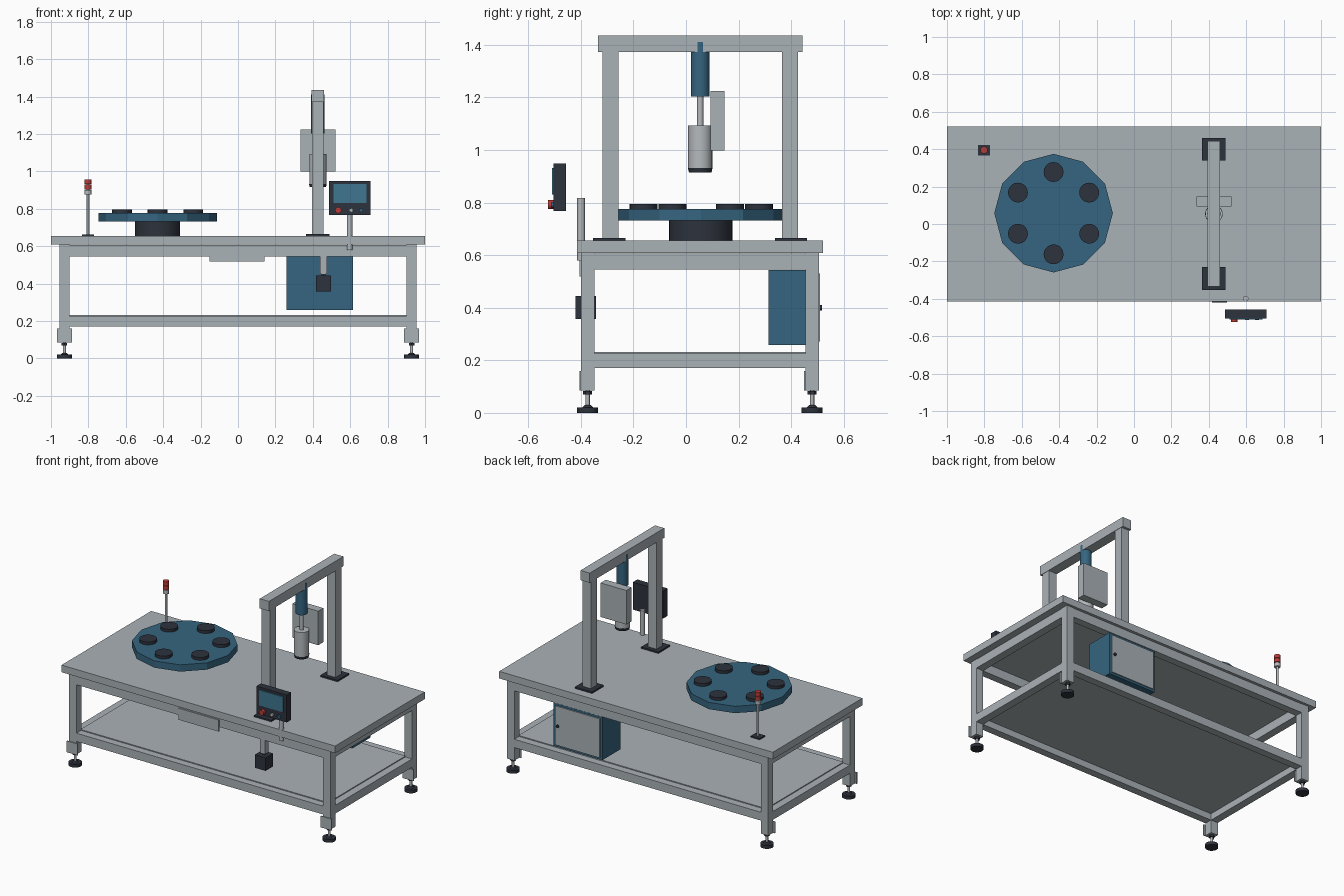
import bpy, bmesh, math
from mathutils import Matrix, Vector

if "Cube" in bpy.data.objects:
    bpy.data.objects.remove(bpy.data.objects["Cube"])


def material(name, rgb):
    m = bpy.data.materials.new(name)
    m.diffuse_color = (*rgb, 1)
    m.use_nodes = True
    m.node_tree.nodes["Principled BSDF"].inputs["Base Color"].default_value = m.diffuse_color
    return m


GRAY = material("light_gray_paint", (0.40, 0.445, 0.47))
SILVER = material("silver_metal", (0.46, 0.49, 0.51))
BLUE = material("blue_paint", (0.036, 0.13, 0.215))
SCREEN = material("screen_blue", (0.05, 0.18, 0.28))
DARK = material("dark_rubber", (0.026, 0.032, 0.045))
RED = material("signal_red", (0.50, 0.045, 0.038))
CY = 0.054          # centre line of the table
GX = 0.427          # centre line of the gantry
LEG_X = 0.928
LEG_Y = (-0.374, 0.48)


def finish(name, bm, mat, smooth=False):
    mesh = bpy.data.meshes.new(name)
    bm.to_mesh(mesh)
    bm.free()
    mesh.materials.append(mat)
    ob = bpy.data.objects.new(name, mesh)
    bpy.context.collection.objects.link(ob)
    if smooth:
        bpy.ops.object.select_all(action='DESELECT')
        ob.select_set(True)
        bpy.context.view_layer.objects.active = ob
        bpy.ops.object.shade_smooth_by_angle(angle=math.radians(35))
    return ob


def box(name, x, y, z, mat):
    """Box given by its (min, max) range on each axis."""
    bm = bmesh.new()
    bmesh.ops.create_cube(bm, size=1)
    bmesh.ops.scale(bm, vec=(x[1] - x[0], y[1] - y[0], z[1] - z[0]), verts=bm.verts)
    bmesh.ops.translate(bm, vec=(sum(x) / 2, sum(y) / 2, sum(z) / 2), verts=bm.verts)
    return finish(name, bm, mat)


def cyl(name, x, y, z, r, mat, n=24, smooth=True, r2=None):
    """Upright cylinder between two heights."""
    bm = bmesh.new()
    bmesh.ops.create_cone(bm, cap_ends=True, segments=n, radius1=r,
                          radius2=r if r2 is None else r2, depth=z[1] - z[0])
    bmesh.ops.translate(bm, vec=(x, y, sum(z) / 2), verts=bm.verts)
    return finish(name, bm, mat, smooth)


def knob(name, x, y, z, r, mat):
    """Button whose axis runs front to back, y is its (min, max)."""
    bm = bmesh.new()
    bmesh.ops.create_cone(bm, cap_ends=True, segments=16, radius1=r, radius2=r,
                          depth=y[1] - y[0], matrix=Matrix.Rotation(math.pi / 2, 4, 'X'))
    bmesh.ops.translate(bm, vec=(x, sum(y) / 2, z), verts=bm.verts)
    return finish(name, bm, mat, True)


def around(c, half):
    return (c - half, c + half)


# Table top and lower shelf
box("table_top", (-1, 1), (-0.414, 0.522), (0.608, 0.655), GRAY)
box("lower_shelf", (-0.905, 0.905), (-0.352, 0.456), (0.215, 0.232), GRAY)

# Legs, brackets and levelling feet
for sx in (-1, 1):
    for y in LEG_Y:
        x = sx * LEG_X
        box("leg", around(x, 0.027), around(y, 0.026), (0.085, 0.608), GRAY)
        box("leg_bracket", around(x, 0.04), (y - 0.032, y - 0.026), (0.085, 0.16), GRAY)
        cyl("foot_pad", x, y, (0, 0.021), 0.04, DARK)
        cyl("foot_collar", x, y, (0.021, 0.03), 0.02, DARK, r2=0.012)
        cyl("foot_stem", x, y, (0.02, 0.09), 0.008, SILVER, 12)
        cyl("foot_nut", x, y, (0.07, 0.083), 0.017, DARK, 6, False)

# Upper and lower perimeter rails
for name, z in (("upper_rail", (0.546, 0.606)), ("lower_rail", (0.171, 0.226))):
    for y in LEG_Y:
        box(name + "_long", (-0.902, 0.902), around(y, 0.0255), z, GRAY)
    for sx in (-1, 1):
        box(name + "_side", around(sx * LEG_X, 0.0265), (-0.349, 0.455), z, GRAY)

# Blank plate on the front rail
box("front_plate", (-0.152, 0.143), (-0.406, -0.399), (0.518, 0.594), GRAY)

# Control cabinet at the back
box("cabinet", (0.26, 0.616), (0.314, 0.503), (0.258, 0.544), BLUE)
box("cabinet_door", (0.274, 0.602), (0.502, 0.51), (0.272, 0.53), GRAY)
knob("cabinet_lock", 0.58, (0.508, 0.518), 0.40, 0.01, DARK)

# Rotary table with six nests
TX = -0.43
cyl("rotary_base", TX, CY + 0.002, (0.655, 0.732), 0.121, DARK, 32)
cyl("rotary_plate", TX, CY + 0.004, (0.731, 0.776), 0.317, BLUE, 12, False)
for i in range(6):
    a = math.radians(30 + 60 * i)
    cyl("nest", TX + 0.22 * math.cos(a), CY + 0.004 + 0.22 * math.sin(a),
        (0.775, 0.795), 0.053, DARK, 20)

# Gantry frame
for s in (-1, 1):
    y = CY + s * 0.342
    box("gantry_post", around(GX, 0.031), around(y, 0.0305), (0.66, 1.375), GRAY)
    box("gantry_base_plate", around(GX, 0.063), around(CY + s * 0.346, 0.061),
        (0.655, 0.665), DARK)
box("gantry_beam", around(GX, 0.0335), around(CY, 0.389), (1.372, 1.436), GRAY)

# Press cylinder, rod and tool head
cyl("press_cylinder", GX, CY, (1.203, 1.41), 0.0355, BLUE)
cyl("press_rod", GX, CY, (1.09, 1.205), 0.012, SILVER, 16)
cyl("tool_head", GX, CY, (0.932, 1.094), 0.046, SILVER)
cyl("tool_ring", GX, CY, (0.915, 0.932), 0.043, DARK, r2=0.047)
box("press_back_box", around(GX, 0.094), (0.093, 0.147), (0.999, 1.224), GRAY)

# Signal tower
LX, LY = -0.802, 0.395
box("tower_base", around(LX, 0.033), around(LY, 0.028), (0.655, 0.663), DARK)
cyl("tower_pole", LX, LY, (0.66, 0.95), 0.007, SILVER, 12)
for z, mat in ((0.875, SILVER), (0.904, RED), (0.932, RED)):
    cyl("tower_lamp", LX, LY, (z, z + 0.025), 0.019, mat, 16)

# Operator panel with its post
cyl("panel_post", 0.597, -0.399, (0.58, 0.817), 0.015, SILVER, 16)
box("operator_panel", (0.487, 0.709), (-0.504, -0.457), (0.767, 0.948), DARK)
box("panel_screen", (0.511, 0.687), (-0.51, -0.503), (0.83, 0.932), SCREEN)
knob("stop_button", 0.536, (-0.524, -0.503), 0.792, 0.017, RED)
knob("start_button", 0.605, (-0.514, -0.503), 0.792, 0.011, SILVER)
knob("reset_button", 0.658, (-0.514, -0.503), 0.792, 0.011, BLUE)

# Hanging pedal box at the front
box("hanger_bar", around(0.457, 0.018), around(-0.379, 0.017), (0.452, 0.55), GRAY)
box("hanger_joint", around(0.457, 0.01), around(-0.379, 0.01), (0.44, 0.46), DARK)
box("hanging_box", (0.417, 0.496), (-0.42, -0.342), (0.358, 0.444), DARK)
